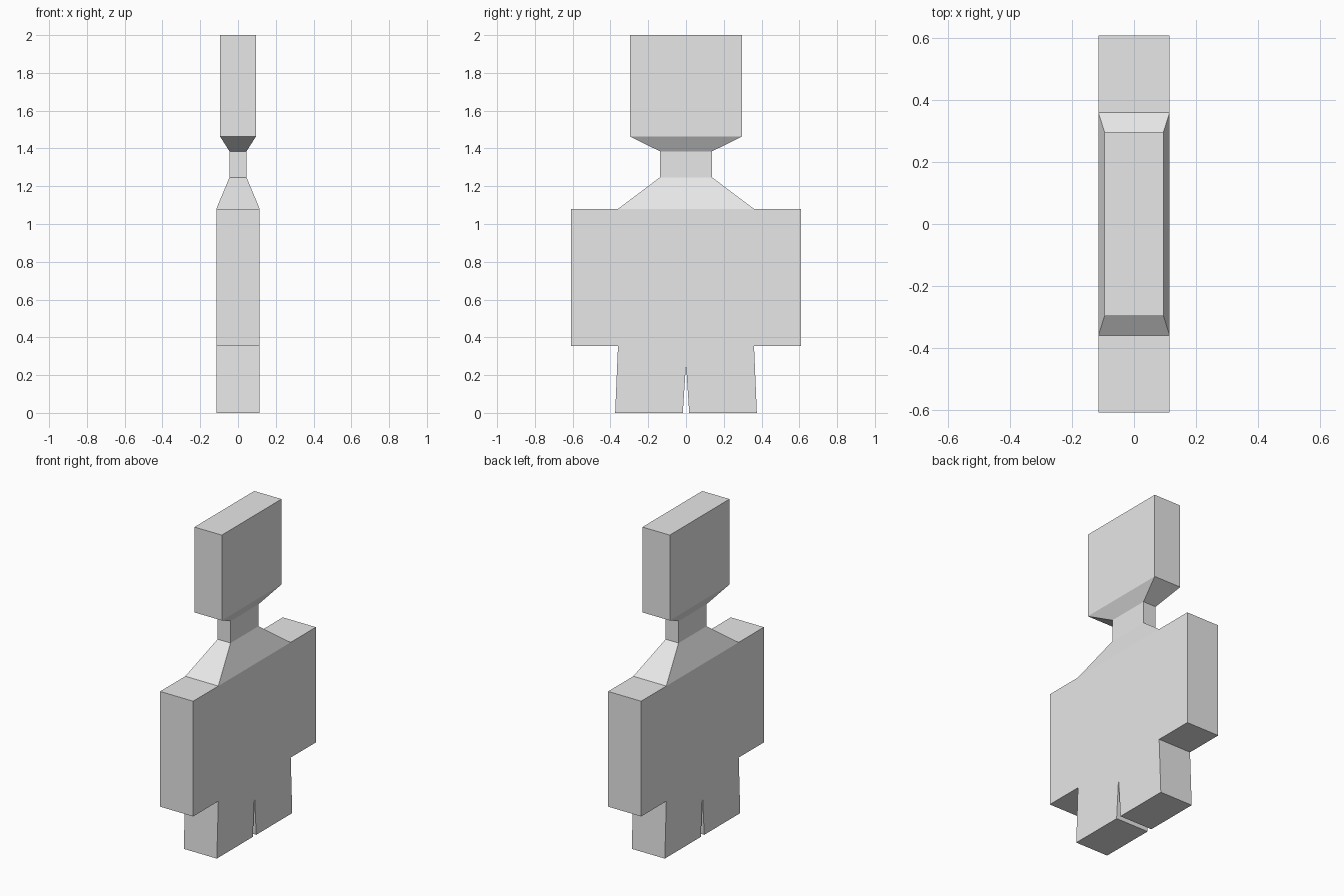
import bpy
import bmesh

cube = bpy.data.objects.get("Cube")
if cube:
    bpy.data.objects.remove(cube, do_unlink=True)

# Single plain material
grey = bpy.data.materials.new("light_grey")
grey.use_nodes = True
colour = (0.8, 0.8, 0.8, 1.0)
grey.diffuse_color = colour
grey.node_tree.nodes["Principled BSDF"].inputs["Base Color"].default_value = colour


def finish(bm, name):
    mesh = bpy.data.meshes.new(name)
    bm.to_mesh(mesh)
    bm.free()
    mesh.materials.append(grey)
    obj = bpy.data.objects.new(name, mesh)
    bpy.context.collection.objects.link(obj)
    return obj


def loft(name, rings, cap_top=False):
    """Join rectangular rings (half x, half y, z) from the bottom upwards."""
    bm = bmesh.new()
    loops = [[bm.verts.new((sx * hx, sy * hy, z))
              for sx, sy in ((-1, -1), (1, -1), (1, 1), (-1, 1))]
             for hx, hy, z in rings]
    for low, high in zip(loops, loops[1:]):
        for i in range(4):
            j = (i + 1) % 4
            bm.faces.new((low[i], low[j], high[j], high[i]))
    if cap_top:
        bm.faces.new(loops[-1])
    return finish(bm, name)


HALF_X = 0.115
SHOULDER_Z = 1.08
COLLAR_Y = 0.36

# Torso with two legs: mirrored outline in the y-z plane, extruded along x
half = [(0.017, 0), (0.375, 0), (0.36, 0.355), (0.61, 0.355),
        (0.61, SHOULDER_Z), (COLLAR_Y, SHOULDER_Z)]
outline = [(0, 0.26)] + half + [(-y, z) for y, z in reversed(half)]
bm = bmesh.new()
face = bm.faces.new([bm.verts.new((-HALF_X, y, z)) for y, z in outline])
extruded = bmesh.ops.extrude_face_region(bm, geom=[face], use_keep_orig=True)
bmesh.ops.translate(bm, vec=(2 * HALF_X, 0, 0),
                    verts=[g for g in extruded["geom"] if isinstance(g, bmesh.types.BMVert)])
bmesh.ops.recalc_face_normals(bm, faces=bm.faces)
# Leave the torso open where the shoulders rise from it
hidden = [f for f in bm.faces
          if all(v.co.z > SHOULDER_Z - 0.01 and abs(v.co.y) < COLLAR_Y + 0.01 for v in f.verts)]
bmesh.ops.delete(bm, geom=hidden, context='FACES_ONLY')
finish(bm, "torso_and_legs")

# Sloped shoulders rising into the neck
loft("shoulders_and_neck", [(HALF_X, COLLAR_Y, SHOULDER_Z),
                            (0.045, 0.138, 1.247), (0.045, 0.138, 1.385)])

# Head with flared jaw
loft("head", [(0.045, 0.138, 1.385), (0.095, 0.297, 1.463), (0.095, 0.297, 2.0)],
     cap_top=True)
